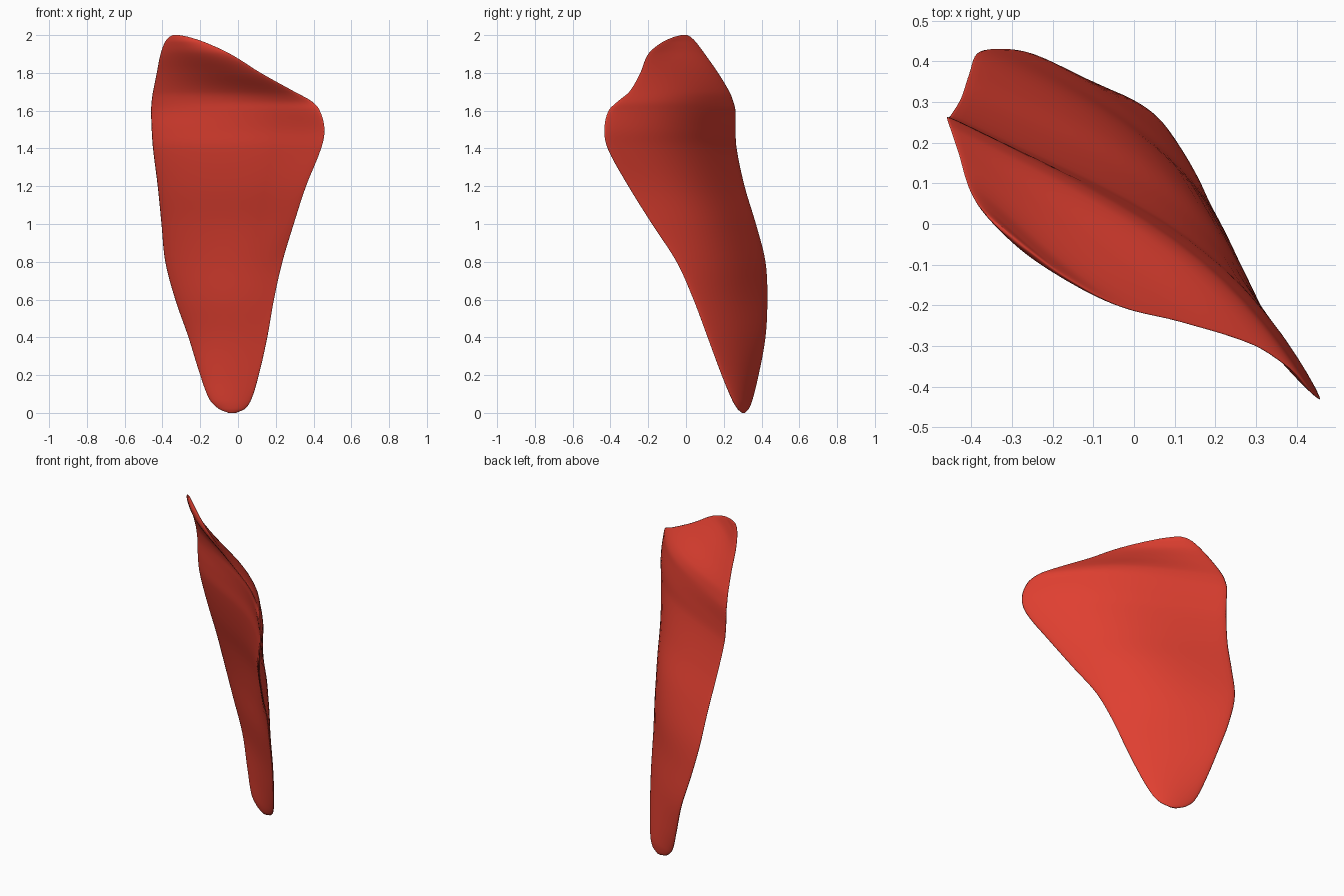
import bpy, bmesh, math
from mathutils import Vector

# Cross-sections: z, left edge (x, y), right edge (x, y), half thickness, backward bow
ROWS = [
    (0.00, -0.05, 0.31, -0.01, 0.298, 0.005, 0.0),
    (0.02, -0.10, 0.33, 0.035, 0.275, 0.012, 0.0),
    (0.07, -0.15, 0.35, 0.07, 0.245, 0.019, 0.005),
    (0.20, -0.20, 0.383, 0.11, 0.19, 0.023, 0.008),
    (0.40, -0.262, 0.42, 0.155, 0.115, 0.025, 0.011),
    (0.60, -0.332, 0.43, 0.19, 0.04, 0.030, 0.020),
    (0.80, -0.385, 0.42, 0.235, -0.05, 0.034, 0.044),
    (1.00, -0.405, 0.37, 0.295, -0.18, 0.033, 0.073),
    (1.20, -0.425, 0.31, 0.36, -0.305, 0.030, 0.084),
    (1.40, -0.45, 0.268, 0.44, -0.415, 0.027, 0.092),
    (1.50, -0.457, 0.262, 0.458, -0.432, 0.026, 0.090),
    (1.60, -0.46, 0.262, 0.433, -0.41, 0.025, 0.076),
    (1.65, -0.457, 0.25, 0.39, -0.36, 0.023, 0.062),
    (1.70, -0.45, 0.23, 0.30, -0.30, 0.021, 0.044),
    (1.80, -0.43, 0.17, 0.12, -0.242, 0.017, 0.008),
    (1.90, -0.41, 0.10, -0.04, -0.20, 0.014, -0.012),
    (1.96, -0.388, 0.055, -0.17, -0.13, 0.011, -0.008),
    (1.99, -0.365, 0.025, -0.26, -0.065, 0.007, -0.002),
    (2.00, -0.345, 0.005, -0.31, -0.025, 0.004, 0.0),
]
STEPS, SIDES = 5, 40


def spline(p0, p1, p2, p3, t):
    """Cubic blend with tangents scaled by the spacing in z."""
    out = []
    h = p2[0] - p1[0]
    for a, b, c, d in zip(p0, p1, p2, p3):
        m1 = (c - a) / max(p2[0] - p0[0], 1e-6) * h
        m2 = (d - b) / max(p3[0] - p1[0], 1e-6) * h
        out.append((2*t**3 - 3*t**2 + 1) * b + (t**3 - 2*t**2 + t) * m1
                   + (3*t**2 - 2*t**3) * c + (t**3 - t**2) * m2)
    return out


def ring(bm, row):
    """One bowed lens section between the left and right edge."""
    z, ax, ay, bx, by, half, bow = row
    a, b = Vector((ax, ay, z)), Vector((bx, by, z))
    d = b - a
    back = Vector((-d.y, d.x, 0)).normalized()
    verts = []
    for i in range(SIDES):
        phi = 2 * math.pi * i / SIDES
        t = (1 - math.cos(phi)) / 2
        s = math.sin(phi)
        off = bow * math.sin(math.pi * t**1.35) + half * math.copysign(abs(s)**1.1, s)
        verts.append(bm.verts.new(a + d * t + back * off))
    return verts


# Lofted muscle sheet
bm = bmesh.new()
rings = []
n = len(ROWS)
for k in range(n - 1):
    pts = [ROWS[max(0, min(n - 1, k + j))] for j in (-1, 0, 1, 2)]
    rings += [ring(bm, spline(*pts, s / STEPS)) for s in range(STEPS)]
rings.append(ring(bm, ROWS[-1]))
for lo, hi in zip(rings, rings[1:]):
    for i in range(SIDES):
        j = (i + 1) % SIDES
        bm.faces.new((lo[i], lo[j], hi[j], hi[i]))
bm.faces.new(rings[0])
bm.faces.new(rings[-1])
bmesh.ops.recalc_face_normals(bm, faces=bm.faces)
for f in bm.faces:
    f.smooth = True
mesh = bpy.data.meshes.new("muscle_sheet")
bm.to_mesh(mesh)
bm.free()
obj = bpy.data.objects.new("muscle_sheet", mesh)
bpy.context.collection.objects.link(obj)

# Red material
mat = bpy.data.materials.new("muscle_red")
mat.diffuse_color = (0.74, 0.05, 0.03, 1)
mesh.materials.append(mat)
